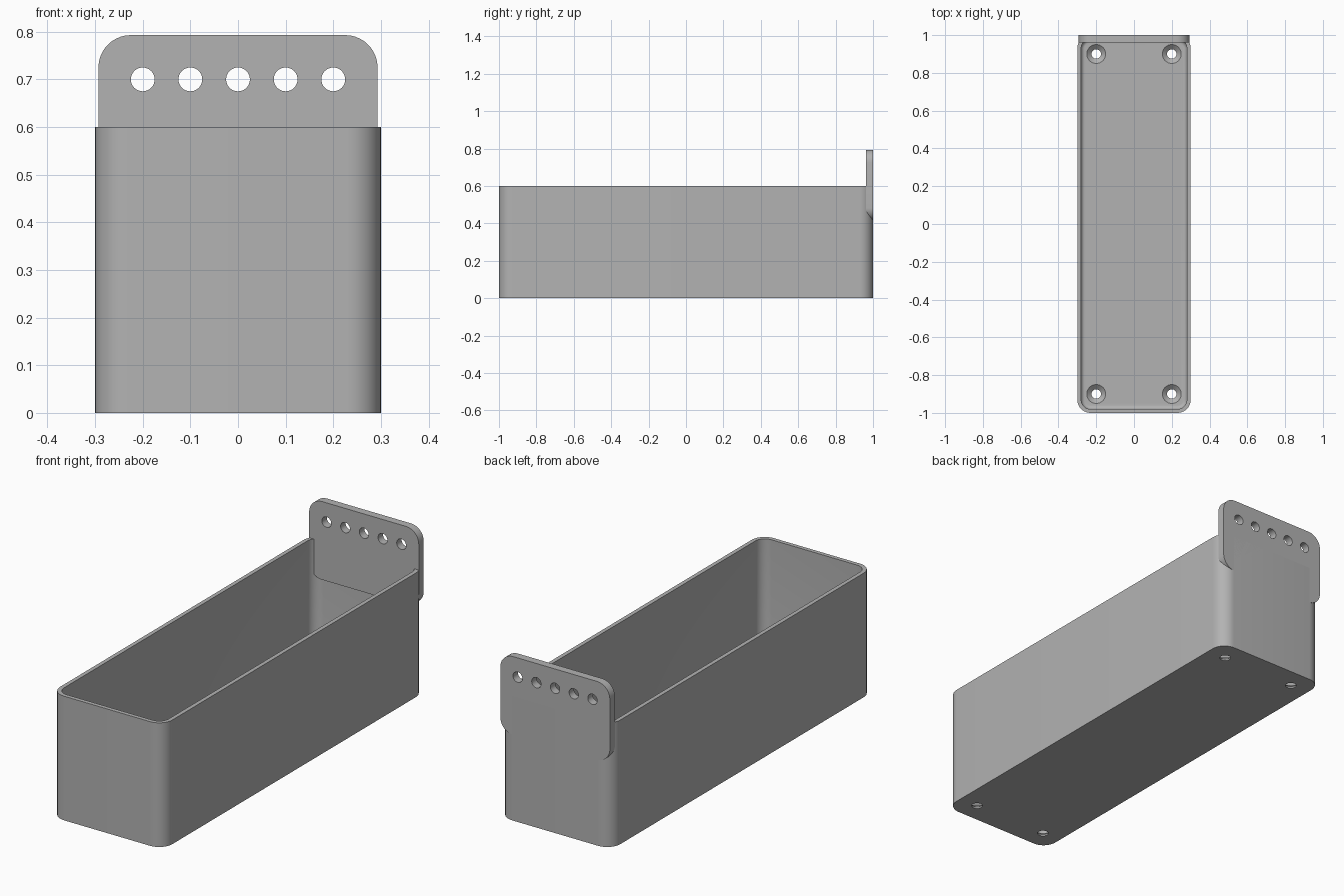
import bpy, bmesh
from math import pi, cos, sin, radians

cube = bpy.data.objects.get("Cube")
if cube:
    bpy.data.objects.remove(cube, do_unlink=True)

grey = bpy.data.materials.new("plain grey")
grey.use_nodes = True
colour = (0.45, 0.45, 0.45, 1)
grey.diffuse_color = colour
grey.node_tree.nodes["Principled BSDF"].inputs["Base Color"].default_value = colour

WIDTH, LENGTH, HEIGHT = 0.30, 1.0, 0.60      # half width, half length, height
WALL, FLOOR, CORNER, FILLET = 0.02, 0.03, 0.07, 0.02
HOLE = 0.025


def rounded_rect(hx, hy, r, steps=10):
    """Counter-clockwise outline of a rounded rectangle."""
    pts = []
    for i, (sx, sy) in enumerate([(1, 1), (-1, 1), (-1, -1), (1, -1)]):
        for k in range(steps + 1):
            a = (i + k / steps) * pi / 2
            pts.append((sx * (hx - r) + r * cos(a), sy * (hy - r) + r * sin(a)))
    return pts


def circle(r, cx=0, cy=0, steps=32):
    return [(cx + r * cos(2 * pi * k / steps), cy + r * sin(2 * pi * k / steps))
            for k in range(steps)]


def loft(name, layers, place=lambda x, y, z: (x, y, z)):
    """Closed solid through a list of (outline, height) layers."""
    bm = bmesh.new()
    rings = [[bm.verts.new(place(x, y, z)) for x, y in outline] for outline, z in layers]
    for a, b in zip(rings, rings[1:]):
        n = len(a)
        for i in range(n):
            j = (i + 1) % n
            bm.faces.new((a[i], a[j], b[j], b[i]))
    bm.faces.new(rings[0][::-1])
    bm.faces.new(rings[-1])
    bmesh.ops.recalc_face_normals(bm, faces=bm.faces)
    mesh = bpy.data.meshes.new(name)
    bm.to_mesh(mesh)
    bm.free()
    mesh.materials.append(grey)
    obj = bpy.data.objects.new(name, mesh)
    bpy.context.collection.objects.link(obj)
    return obj


def select(obj):
    bpy.ops.object.select_all(action="DESELECT")
    obj.select_set(True)
    bpy.context.view_layer.objects.active = obj


def cut(obj, cutters):
    """Drill the cutters out of the object, then discard them."""
    for cutter in cutters:
        mod = obj.modifiers.new("drill", "BOOLEAN")
        mod.operation, mod.solver, mod.object = "DIFFERENCE", "EXACT", cutter
        select(obj)
        bpy.ops.object.modifier_apply(modifier=mod.name)
        bpy.data.objects.remove(cutter, do_unlink=True)


def smooth(obj):
    select(obj)
    bpy.ops.object.shade_smooth_by_angle(angle=radians(30))


# Open tray: outside wall, rim, inside wall, fillet down to the floor
layers = [(rounded_rect(WIDTH, LENGTH, CORNER), z) for z in (0, HEIGHT)]
layers.append((rounded_rect(WIDTH - WALL, LENGTH - WALL, CORNER - WALL), HEIGHT))
for k in range(7):
    a = k / 6 * pi / 2
    inset = WALL + FILLET * (1 - cos(a))
    layers.append((rounded_rect(WIDTH - inset, LENGTH - inset, CORNER - inset),
                   FLOOR + FILLET * (1 - sin(a))))
tray = loft("tray", layers)

# Countersunk screw holes in the floor
profile = [(HOLE, -0.02), (HOLE, 0.008), (0.05, FLOOR), (0.05, FLOOR + 0.03)]
cut(tray, [loft("screw_cutter", [(circle(r, sx * 0.2, sy * 0.9), z) for r, z in profile])
           for sx in (-1, 1) for sy in (-1, 1)])
smooth(tray)

# Hanging plate with rounded corners, standing in the back wall
PLATE_BOTTOM, PLATE_TOP = 0.415, 0.793
middle = (PLATE_BOTTOM + PLATE_TOP) / 2


def upright(x, y, z):
    return (x, z, y)


outline = [(x, y + middle)
           for x, y in rounded_rect(0.293, (PLATE_TOP - PLATE_BOTTOM) / 2, 0.068)]
plate = loft("hanging_plate", [(outline, 0.962), (outline, 1.0)], upright)

# Row of five hanging holes
cut(plate, [loft("hanger_cutter", [(circle(HOLE, i * 0.1, 0.7), y) for y in (0.9, 1.1)], upright)
            for i in range(-2, 3)])
smooth(plate)
